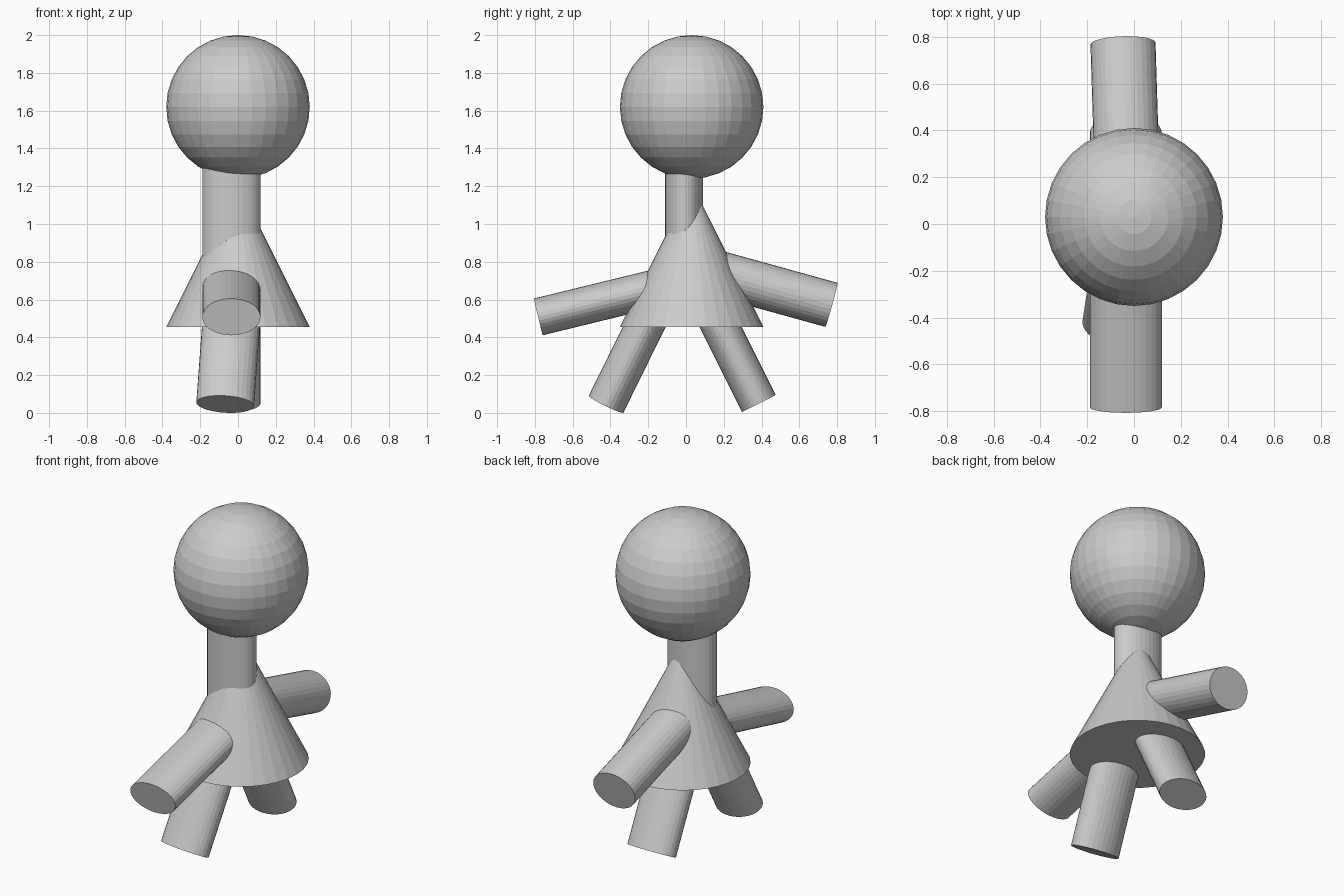
import bpy
from mathutils import Vector, Matrix

if "Cube" in bpy.data.objects:
    bpy.data.objects.remove(bpy.data.objects["Cube"])

CENTRE_Y = 0.03


def limb(name, outer, inner, rx, ry):
    """Oval cylinder running between two points, wide axis kept along x."""
    a, b = Vector(outer), Vector(inner)
    axis = (b - a).normalized()
    side = Vector((1, 0, 0))
    side = (side - axis * side.dot(axis)).normalized()
    up = axis.cross(side)
    bpy.ops.mesh.primitive_cylinder_add(vertices=32, radius=1, depth=(b - a).length)
    ob = bpy.context.object
    ob.name = name
    rot = Matrix((side, up, axis)).transposed().to_4x4()
    ob.matrix_world = Matrix.Translation((a + b) / 2) @ rot @ Matrix.Diagonal((rx, ry, 1, 1))
    return ob


# Head
bpy.ops.mesh.primitive_uv_sphere_add(segments=32, ring_count=16, radius=0.38,
                                     location=(0, CENTRE_Y, 1.62))
bpy.context.object.name = "head"

# Conical body
bpy.ops.mesh.primitive_cone_add(vertices=32, radius1=0.38, radius2=0, depth=0.76,
                                location=(0, CENTRE_Y, 0.455 + 0.38))
bpy.context.object.name = "body"

# Neck
limb("neck", (-0.035, -0.01, 0.70), (-0.035, -0.01, 1.40), 0.154, 0.10)

# Arms
limb("front_arm", (-0.035, -0.783, 0.508), (-0.035, 0.0, 0.699), 0.154, 0.10)
limb("back_arm", (-0.047, 0.770, 0.572), (-0.023, 0.0, 0.785), 0.139, 0.121)

# Legs
limb("front_leg", (-0.068, -0.423, 0.046), (-0.027, -0.150, 0.60), 0.153, 0.102)
limb("back_leg", (-0.035, 0.386, 0.050), (-0.035, 0.110, 0.60), 0.154, 0.10)
